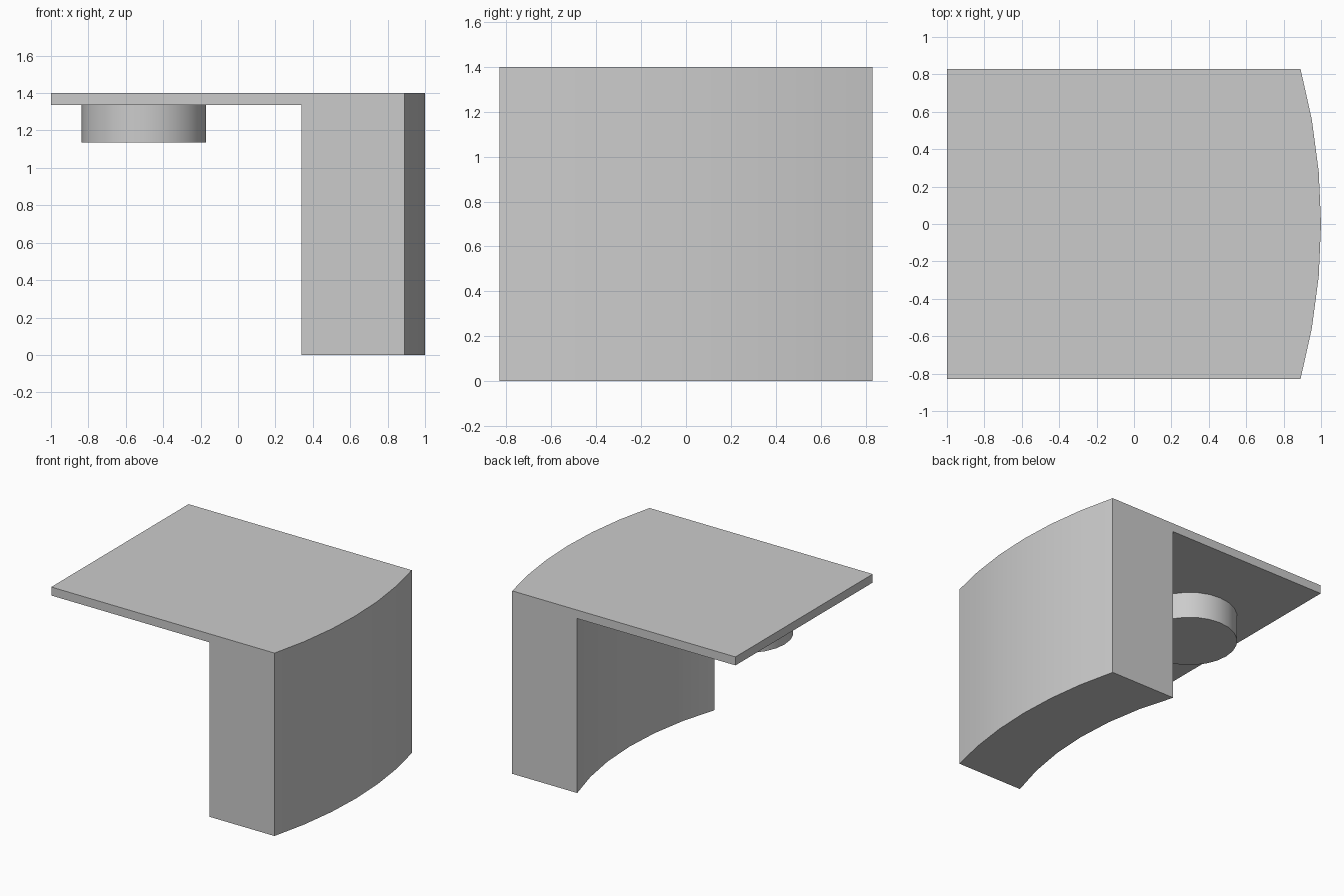
import bpy
import bmesh
import math

cube = bpy.data.objects.get("Cube")
if cube:
    bpy.data.objects.remove(cube, do_unlink=True)

grey = bpy.data.materials.new("light grey")
grey.use_nodes = True
colour = (0.6, 0.6, 0.6, 1)
grey.diffuse_color = colour
grey.node_tree.nodes["Principled BSDF"].inputs["Base Color"].default_value = colour

HALF = 0.83        # half width
TOP, UNDER = 1.4, 1.335
STEPS = 6          # segments along each arc


def arc(end_x, mid_x):
    """Points of a shallow arc bulging to +x, from front to back."""
    sag = mid_x - end_x
    radius = (HALF ** 2 + sag ** 2) / (2 * sag)
    sweep = math.asin(HALF / radius)
    angles = [sweep * (2 * i / STEPS - 1) for i in range(STEPS + 1)]
    return [(mid_x - radius + radius * math.cos(a), radius * math.sin(a)) for a in angles]


def extrude(name, outline, low, high):
    """Solid prism from a counter-clockwise outline."""
    bm = bmesh.new()
    face = bm.faces.new([bm.verts.new((x, y, low)) for x, y in outline])
    result = bmesh.ops.extrude_face_region(bm, geom=[face])
    for item in result["geom"]:
        if isinstance(item, bmesh.types.BMVert):
            item.co.z = high
    bmesh.ops.recalc_face_normals(bm, faces=bm.faces)
    mesh = bpy.data.meshes.new(name)
    bm.to_mesh(mesh)
    bm.free()
    mesh.materials.append(grey)
    obj = bpy.data.objects.new(name, mesh)
    bpy.context.collection.objects.link(obj)
    bpy.ops.object.select_all(action="DESELECT")
    obj.select_set(True)
    bpy.context.view_layer.objects.active = obj
    bpy.ops.object.shade_smooth_by_angle(angle=math.radians(30))
    return obj


outer = arc(0.89, 1.0)
inner = arc(0.34, 0.48)

# Flat top plate with one curved end
extrude("top_plate", [(-1, -HALF)] + outer + [(-1, HALF)], UNDER, TOP)

# Curved wall standing under the curved end
extrude("curved_wall", outer + inner[::-1], 0, UNDER)

# Round boss under the free end of the plate
SIDES = 24
circle = [(-0.503 + 0.333 * math.cos(2 * math.pi * i / SIDES),
           0.333 * math.sin(2 * math.pi * i / SIDES)) for i in range(SIDES)]
extrude("round_boss", circle, 1.135, UNDER)
